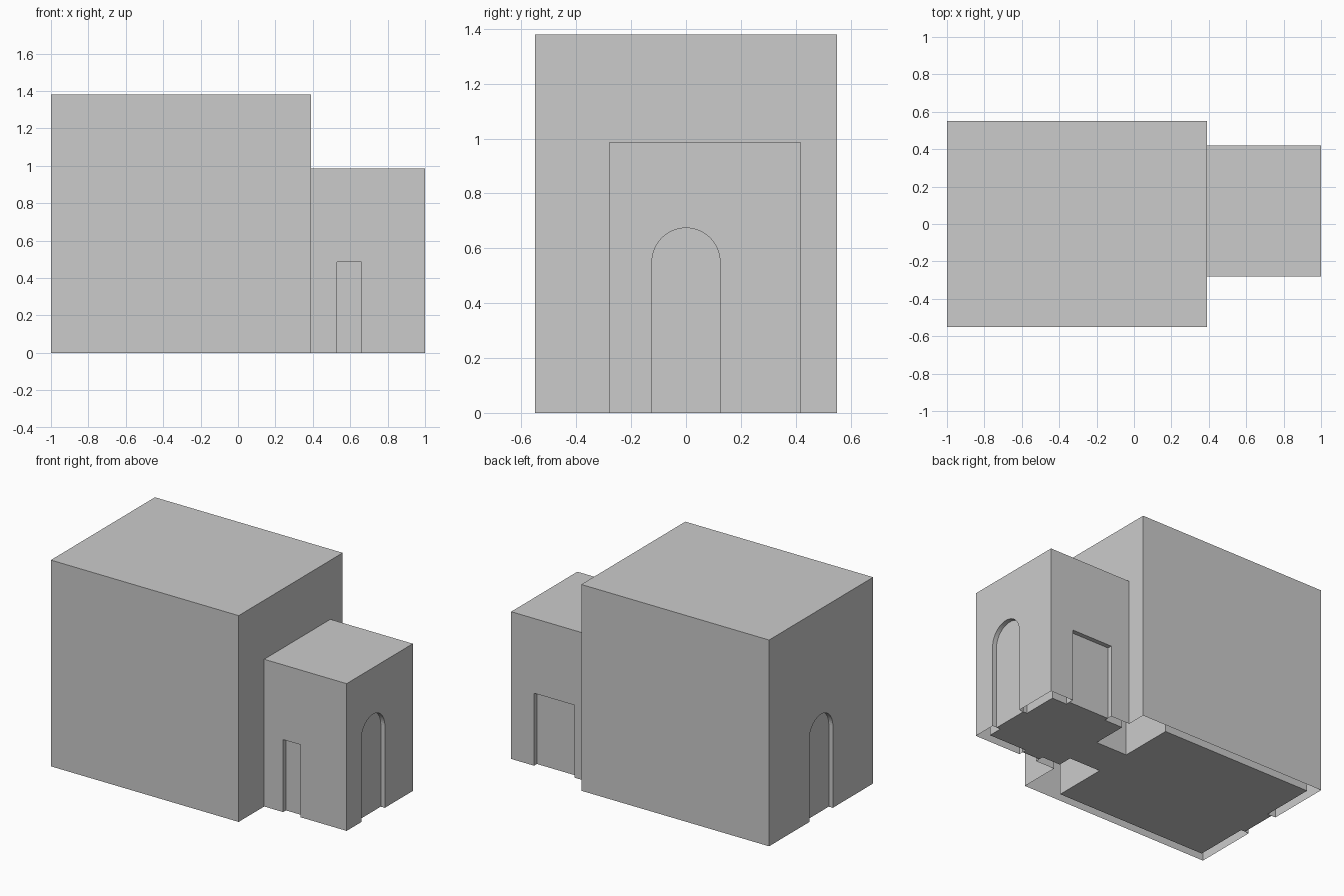
import bpy, bmesh, math
from mathutils import Matrix

if "Cube" in bpy.data.objects:
    bpy.data.objects.remove(bpy.data.objects["Cube"])

RECESS = 0.03   # depth of the door niches
WALL = 0.06     # wall thickness
helpers = []


def new_object(name, bm):
    bmesh.ops.recalc_face_normals(bm, faces=bm.faces)
    mesh = bpy.data.meshes.new(name)
    bm.to_mesh(mesh)
    bm.free()
    ob = bpy.data.objects.new(name, mesh)
    bpy.context.collection.objects.link(ob)
    return ob


def box(name, x0, x1, y0, y1, z0, z1):
    bm = bmesh.new()
    bmesh.ops.create_cube(bm, size=1)
    for v in bm.verts:
        v.co = ((x0, x1)[v.co.x > 0], (y0, y1)[v.co.y > 0], (z0, z1)[v.co.z > 0])
    return new_object(name, bm)


def arch(name, x0, x1, bottom, r=0.124, spring=0.55, steps=24):
    # round-topped profile extruded along x
    pts = [(-r, bottom), (r, bottom)]
    pts += [(r * math.cos(math.pi * i / steps), spring + r * math.sin(math.pi * i / steps))
            for i in range(steps + 1)]
    bm = bmesh.new()
    face = bm.faces.new([bm.verts.new((x0, y, z)) for y, z in pts])
    ext = bmesh.ops.extrude_face_region(bm, geom=[face])
    verts = [g for g in ext["geom"] if isinstance(g, bmesh.types.BMVert)]
    bmesh.ops.translate(bm, verts=verts, vec=(x1 - x0, 0, 0))
    return new_object(name, bm)


def combine(base, parts, operation):
    for part in parts:
        mod = base.modifiers.new(part.name, 'BOOLEAN')
        mod.operation, mod.solver, mod.object = operation, 'EXACT', part
        part.hide_render = True
        helpers.append(part)


def bake(ob, open_bottom=False):
    bpy.context.view_layer.update()
    bm = bmesh.new()
    bm.from_object(ob, bpy.context.evaluated_depsgraph_get())
    bmesh.ops.remove_doubles(bm, verts=bm.verts, dist=1e-5)
    bmesh.ops.dissolve_limit(bm, angle_limit=0.01, verts=bm.verts, edges=bm.edges)
    if open_bottom:
        under = [f for f in bm.faces if all(abs(v.co.z) < 1e-4 for v in f.verts)]
        bmesh.ops.delete(bm, geom=under, context='FACES')
    ob.modifiers.clear()
    bm.to_mesh(ob.data)
    bm.free()


# Outer walls: tall hall with a lower porch, open underneath
outer = box("outer_walls", -1, 0.39, -0.55, 0.55, 0, 1.38)
combine(outer, [box("porch_block", 0.2, 1, -0.28, 0.42, 0, 0.985)], 'UNION')

# Door niches: two arches at the ends, two plain doors at the porch sides
combine(outer, [
    arch("hall_arch_cutter", -1.1, -1 + RECESS, -0.1),
    arch("porch_arch_cutter", 1 - RECESS, 1.1, -0.1),
    box("front_door_cutter", 0.53, 0.66, -0.4, -0.28 + RECESS, -0.1, 0.485),
    box("back_door_cutter", 0.53, 0.83, 0.42 - RECESS, 0.5, -0.1, 0.485),
], 'DIFFERENCE')
bake(outer, open_bottom=True)

# Inner rooms: floor, walls and ceilings, with passages reaching each door
gap = RECESS + 0.002
inner = box("inner_rooms", -1 + WALL, 0.165, -0.55 + WALL, 0.55 - WALL, 0, 1.38 - WALL)
combine(inner, [
    box("porch_room", 0.395, 1 - WALL, -0.28 + WALL, 0.42 - WALL, 0, 0.985 - WALL),
    arch("room_passage", 0.1, 0.45, 0),
    arch("hall_threshold", -1 + gap, -0.85, 0),
    arch("porch_threshold", 0.85, 1 - gap, 0),
    box("front_threshold", 0.53, 0.66, -0.28 + gap, -0.15, 0, 0.485),
    box("back_threshold", 0.53, 0.83, 0.3, 0.42 - gap, 0, 0.485),
], 'UNION')
bake(inner)

# Remove the helpers
for ob in helpers:
    bpy.data.objects.remove(ob)
